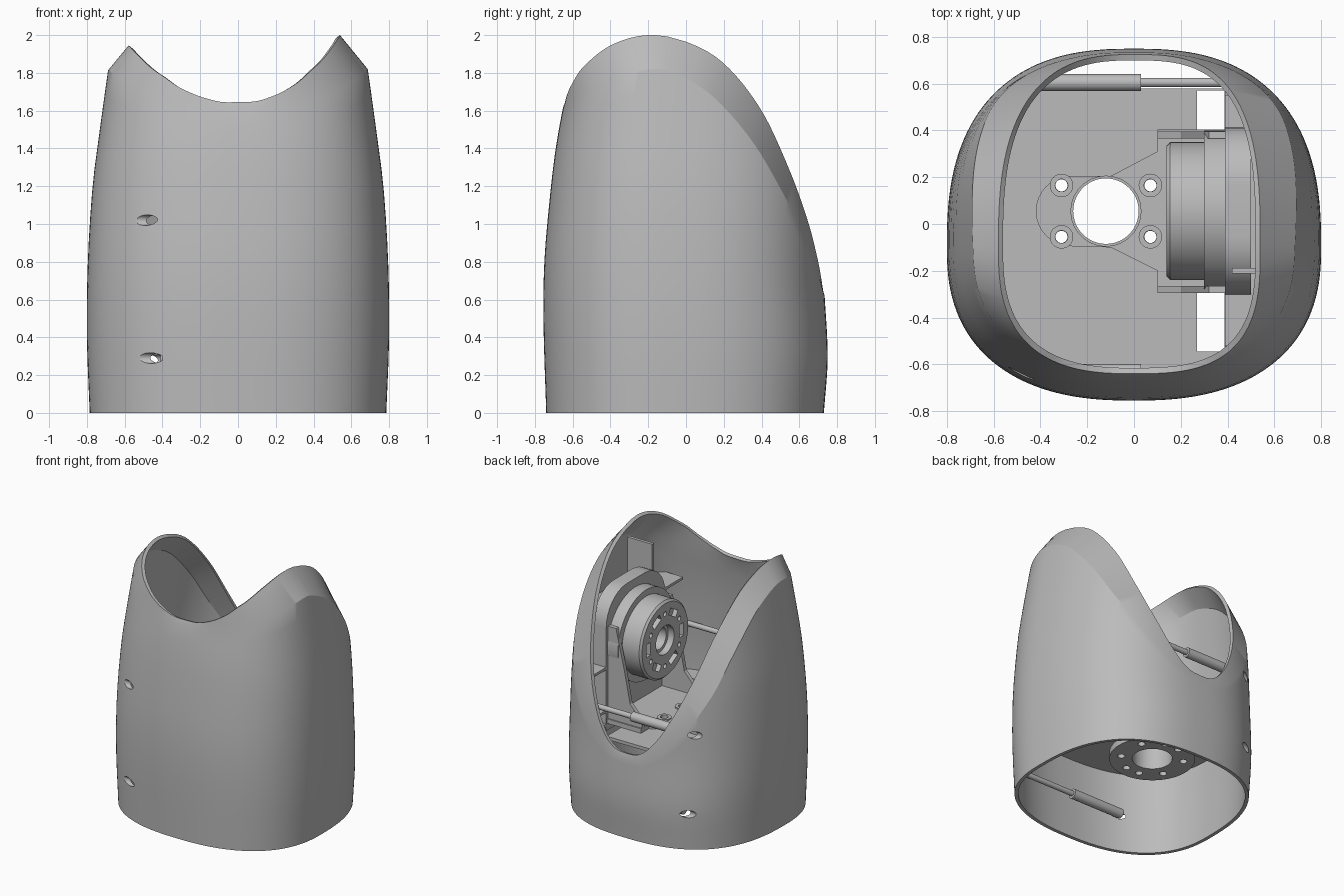
import bpy
import bmesh
from math import sin, cos, pi, radians
from mathutils import Matrix, Vector

default_cube = bpy.data.objects.get("Cube")
if default_cube:
    bpy.data.objects.remove(default_cube, do_unlink=True)

grey = bpy.data.materials.new("plain_grey")
grey.use_nodes = True
grey.diffuse_color = (0.5, 0.5, 0.5, 1)
grey.node_tree.nodes["Principled BSDF"].inputs["Base Color"].default_value = grey.diffuse_color

MID_Y = -0.1      # widest line of the shell
AXIS_Y = 0.055    # centre line of the mechanism
HUB = Vector((-0.12, AXIS_Y, 0))
MOTOR_Z = 1.23


def curve_at(points, u):
    """Smooth interpolation through (u, value) points."""
    u = min(max(u, points[0][0]), points[-1][0])
    i = 0
    while i < len(points) - 2 and u > points[i + 1][0]:
        i += 1

    def slope(k):
        a, b = points[max(k - 1, 0)], points[min(k + 1, len(points) - 1)]
        return (b[1] - a[1]) / (b[0] - a[0])
    (u0, v0), (u1, v1) = points[i], points[i + 1]
    h = u1 - u0
    s = (u - u0) / h
    return ((1 + 2 * s) * (1 - s) ** 2 * v0 + s * s * (3 - 2 * s) * v1
            + h * (s * (1 - s) ** 2 * slope(i) - s * s * (1 - s) * slope(i + 1)))


HALF_WIDTH = [(0, .785), (.4, .8), (.8, .795), (1.2, .77), (1.4, .745), (1.8, .69), (2, .66)]
FRONT = [(0, .74), (.5, .755), (.8, .75), (1.1, .725), (1.4, .69), (1.65, .645), (2, .58)]
BACK = [(0, .73), (.3, .75), (.7, .73), (1.2, .72), (2, .66)]
RIM_Z = [(-.64, 1.645), (-.633, 1.675), (-.61, 1.73), (-.55, 1.825), (-.4, 1.945), (-.2, 2),
         (0, 1.965), (.2, 1.85), (.4, 1.6), (.55, 1.28), (.65, 1), (.7, .8), (.718, .7), (.725, .65)]


def oval(t, width, front, back, power):
    """Point of a rounded square whose front and back depths differ."""
    def bend(v):
        return (1 if v > 0 else -1) * abs(v) ** (2 / power)
    depth = back - MID_Y if sin(t) > 0 else front + MID_Y
    return width * bend(cos(t)), MID_Y + depth * bend(sin(t))


def section(z, t, inset=0.0):
    return oval(t, curve_at(HALF_WIDTH, z) - inset, curve_at(FRONT, z) - inset,
                curve_at(BACK, z) - inset, 2.55 if sin(t) > 0 else 2.42)


def activate(obj):
    bpy.ops.object.select_all(action='DESELECT')
    obj.select_set(True)
    bpy.context.view_layer.objects.active = obj


def shade(obj):
    activate(obj)
    bpy.ops.object.shade_smooth_by_angle(angle=radians(25))


def finish(name, bm):
    bmesh.ops.remove_doubles(bm, verts=bm.verts, dist=1e-5)
    bmesh.ops.recalc_face_normals(bm, faces=bm.faces)
    mesh = bpy.data.meshes.new(name)
    bm.to_mesh(mesh)
    bm.free()
    mesh.materials.append(grey)
    obj = bpy.data.objects.new(name, mesh)
    bpy.context.collection.objects.link(obj)
    shade(obj)
    return obj


def prism(name, outline, low, high, place=lambda u, v, w: (u, v, w)):
    """Extrude a flat outline; place maps (u, v, w) to world axes."""
    bm = bmesh.new()
    face = bm.faces.new([bm.verts.new(place(u, v, low)) for u, v in outline])
    moved = bmesh.ops.extrude_face_region(bm, geom=[face])["geom"]
    shift = Vector(place(0, 0, high)) - Vector(place(0, 0, low))
    bmesh.ops.translate(bm, verts=[v for v in moved if isinstance(v, bmesh.types.BMVert)], vec=shift)
    return finish(name, bm)


def box(name, x, y, z):
    return prism(name, [(x[0], y[0]), (x[1], y[0]), (x[1], y[1]), (x[0], y[1])], *z)


def lathe(name, profile, centre, along_x=False, steps=64):
    """Spin a closed (radius, height) profile around z or x."""
    bm = bmesh.new()
    rings = []
    for k in range(steps):
        c, s = cos(2 * pi * k / steps), sin(2 * pi * k / steps)
        rings.append([bm.verts.new(Vector(centre) + Vector((h, r * c, r * s) if along_x else (r * c, r * s, h)))
                      for r, h in profile])
    n = len(profile)
    for k in range(steps):
        a, b = rings[k], rings[(k + 1) % steps]
        for i in range(n):
            j = (i + 1) % n
            bm.faces.new((a[i], a[j], b[j], b[i]))
    return finish(name, bm)


def cylinder(name, radius, length, matrix):
    bm = bmesh.new()
    bmesh.ops.create_cone(bm, cap_ends=True, segments=28, radius1=radius, radius2=radius,
                          depth=length, matrix=matrix)
    return finish(name, bm)


def rod(name, radius, start, end, y, z):
    """Round bar lying along x."""
    turn = Matrix.Translation(((start + end) / 2, y, z)) @ Matrix.Rotation(pi / 2, 4, 'Y')
    return cylinder(name, radius, end - start, turn)


def pin(radius, x, y, low, high):
    return cylinder("cutter", radius, high - low, Matrix.Translation((x, y, (low + high) / 2)))


def apply(obj, modifier):
    activate(obj)
    bpy.ops.object.modifier_apply(modifier=modifier.name)


def cut(obj, cutters):
    for cutter in cutters:
        cutter.hide_render = True
        mod = obj.modifiers.new("cut", 'BOOLEAN')
        mod.operation, mod.solver, mod.object = 'DIFFERENCE', 'EXACT', cutter
        apply(obj, mod)
        bpy.data.objects.remove(cutter, do_unlink=True)
    shade(obj)


# Outer shell: tapered body, then a sloping band up to the saddle-shaped rim
bm = bmesh.new()
COLUMNS, ROWS = 144, 14
strips = []
for k in range(COLUMNS):
    t = 2 * pi * k / COLUMNS
    right = cos(t) > 0
    rx, ry = oval(t, .54 if right else .58, .64, .725, 2.95 if right else 2.7)
    rz = curve_at(RIM_Z, ry) - .055 * max(0, -cos(t))
    crease = rz - .03 - (.15 if right else .1) * abs(cos(t))
    strip = []
    for r in range(ROWS + 1):
        z = crease * r / ROWS
        strip.append(bm.verts.new((*section(z, t), z)))
    strip.append(bm.verts.new((rx, ry, rz)))
    strips.append(strip)
for k in range(COLUMNS):
    a, b = strips[k], strips[(k + 1) % COLUMNS]
    for r in range(ROWS + 1):
        bm.faces.new((a[r], b[r], b[r + 1], a[r + 1]))
shell = finish("outer_shell", bm)
wall = shell.modifiers.new("wall", 'SOLIDIFY')
wall.thickness, wall.offset = .026, -1
apply(shell, wall)

# Four cross bars with screw holes through the shell
BARS = {"front_upper": (-.64, 1.02), "front_lower": (-.67, .29),
        "back_upper": (.61, .88), "back_lower": (.65, .28)}
for label, (y, z) in BARS.items():
    cut(shell, [rod("cutter", .028, -.95, -.4, y, z)])
    inner_y = max(-.635, min(.605, y))
    rod(label + "_sleeve", .036, -.41, .03, inner_y, z)
    rod(label + "_screw", .02, .03, .44, inner_y, z)


# Floor plate, clipped to the shell, with a slot beside the bracket
def clipped(z, x_range, y_range):
    pts = []
    for k in range(96):
        x, y = section(z, 2 * pi * k / 96, .02)
        p = (min(max(x, x_range[0]), x_range[1]), min(max(y, y_range[0]), y_range[1]))
        if not pts or (Vector(p) - Vector(pts[-1])).length > 1e-4:
            pts.append(p)
    return pts if pts[0] != pts[-1] else pts[:-1]


def hub_holes():
    holes = [pin(.15, HUB.x, HUB.y, .1, 1)]
    return holes + [pin(.026, HUB.x + sx * .19, HUB.y + sy * .11, .1, 1)
                    for sx in (-1, 1) for sy in (-1, 1)]


floor = prism("floor_plate", clipped(.65, (-1, .45), (-1, .58)), .63, .655)
cut(floor, hub_holes() + [box("cutter", (.27, .388), (-.545, .57), (.5, .8))])

# Bracket foot with a rounded nose widening towards the motor
nose = [(-.27 + .15 * cos(a), AXIS_Y + .15 * sin(a))
        for a in (pi / 2 + pi * k / 16 for k in range(17))]
foot = prism("bracket_foot", nose + [(-.1, -.1), (.1, -.2), (.1, -.29), (.39, -.29),
                                     (.39, .405), (.1, .405), (.1, .31), (-.1, .205)], .655, .69)
cut(foot, hub_holes())
for sx in (-1, 1):
    for sy in (-1, 1):
        lathe("screw_boss", [(.027, .69), (.05, .69), (.05, .7), (.027, .7)],
              (HUB.x + sx * .19, HUB.y + sy * .11, 0), steps=32)

# Lower round flange hanging on a hollow neck
flange = lathe("lower_flange", [(.14, .32), (.3, .32), (.3, .37), (.18, .37), (.18, .64), (.14, .64)], HUB)
cut(flange, [pin(.026, HUB.x + .22 * cos(radians(d)), HUB.y + .22 * sin(radians(d)), .3, .4)
             for side in (0, 180) for d in (side + 30, side + 75, side + 105, side + 150)])


# Bracket housing: upright pan with a rounded top, open towards the shell
def arch(half, top, corner):
    side = half - corner
    arc = [(corner * cos(a), corner * sin(a)) for a in (pi / 2 * k / 8 for k in range(9))]
    right = [(AXIS_Y + side + u, top - corner + v) for u, v in arc]
    left = [(AXIS_Y - side - u, top - corner + v) for u, v in reversed(arc)]
    return [(AXIS_Y - half, .6), (AXIS_Y + half, .6)] + right + left


def facing_x(u, v, w):
    return (w, u, v)


housing = prism("bracket_housing", arch(.36, 1.64, .25), .39, .5, facing_x)
cut(housing, [prism("cutter", arch(.335, 1.615, .23), .42, .6, facing_x)])

# Flared cheeks beside the drum and ribs reaching the shell
for y in (-.28, .38):
    prism("bracket_cheek", [(.1, .68), (.39, .68), (.39, 1.4), (.32, 1.4), (.25, 1.1), (.2, .85), (.1, .74)],
          y - .015, y + .015, lambda u, v, w: (u, w, v))
for z, front, back in ((.75, -.55, .57), (1.08, -.55, .55), (1.42, -.52, .34)):
    prism("cross_rib", clipped(z, (.39, 1), (front, back)), z - .01, z + .01)
for y, reach, top in ((-.2, .63, 1.8), (.4, .58, 1.2)):
    box("upright_rib", (.42, reach), (y - .012, y + .012), (.75, top))

# Motor drum with a slotted face
motor = lathe("motor_drum", [(.11, .14), (.28, .14), (.295, .155), (.295, .3), (.345, .3), (.345, .4),
                             (.11, .4)], (0, AXIS_Y, MOTOR_Z), along_x=True)
for k in range(6):
    a = k * pi / 3
    bm = bmesh.new()
    place = Matrix.Translation((.14, AXIS_Y, MOTOR_Z)) @ Matrix.Rotation(a, 4, 'X')
    bmesh.ops.create_cube(bm, size=1, matrix=place @ Matrix.Translation((0, .2, 0))
                          @ Matrix.Diagonal((.07, .05, .1, 1)))
    b = a + pi / 6
    cut(motor, [finish("cutter", bm),
                rod("cutter", .018, .1, .18, AXIS_Y + .2 * cos(b), MOTOR_Z + .2 * sin(b))])
lathe("motor_hub_ring", [(.085, .19), (.115, .19), (.115, .36), (.085, .36)],
      (0, AXIS_Y, MOTOR_Z), along_x=True)
